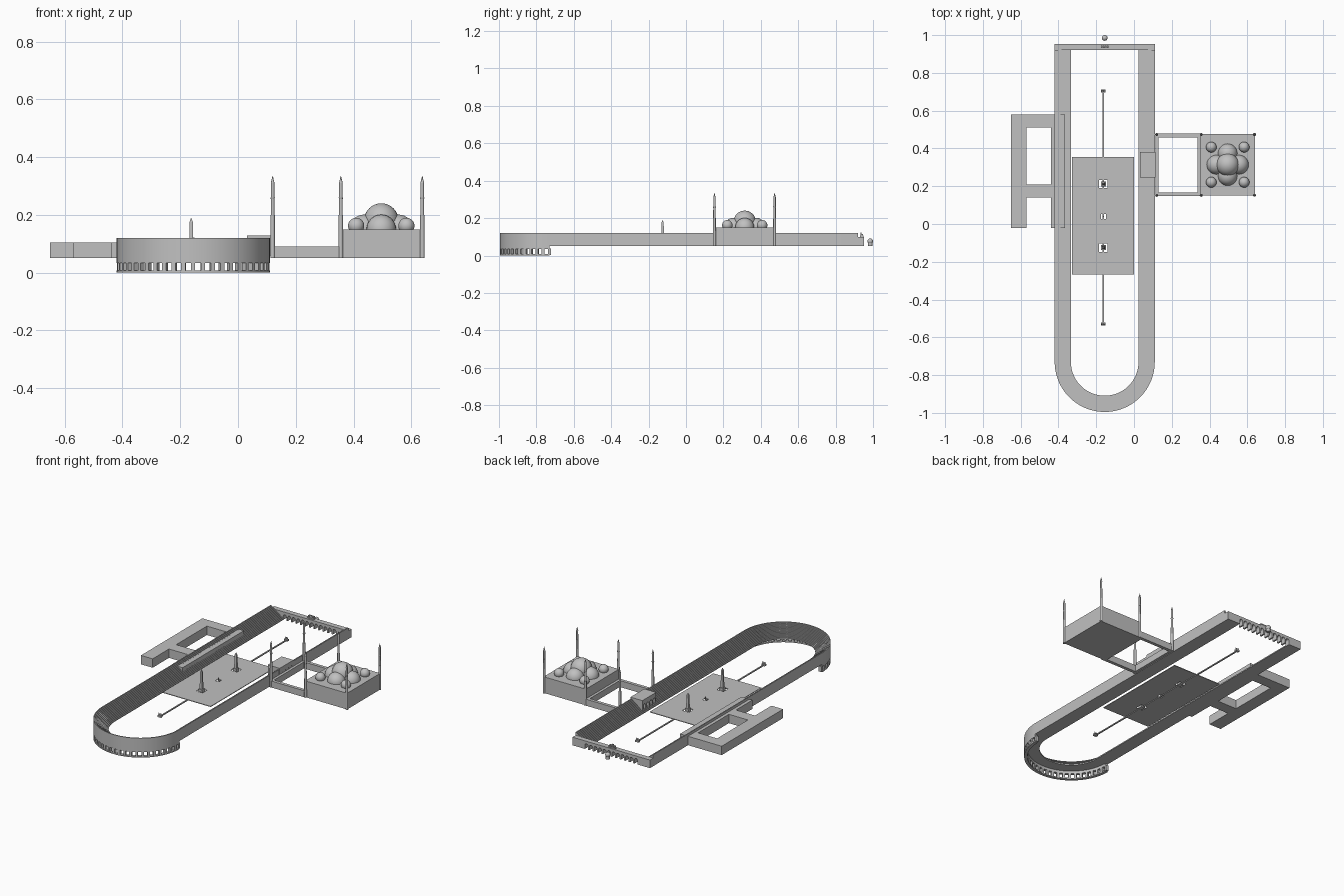
import bpy, bmesh, math
from mathutils import Matrix, Vector

if "Cube" in bpy.data.objects:
    bpy.data.objects.remove(bpy.data.objects["Cube"])

stone = bpy.data.materials.new("pale grey stone")
stone.use_nodes = True
GREY = (0.53, 0.53, 0.53, 1)
stone.diffuse_color = GREY
stone.node_tree.nodes["Principled BSDF"].inputs["Base Color"].default_value = GREY

GROUND = 0.05
CX = -0.155       # centre line of the race track
ARC_Y = -0.73     # centre of the curved end
RADIUS = 0.265
SPINE_X = -0.162


def finish(name, bm, smooth=False):
    bmesh.ops.recalc_face_normals(bm, faces=bm.faces)
    mesh = bpy.data.meshes.new(name)
    bm.to_mesh(mesh)
    bm.free()
    mesh.materials.append(stone)
    ob = bpy.data.objects.new(name, mesh)
    bpy.context.collection.objects.link(ob)
    if smooth:
        for o in bpy.context.selected_objects:
            o.select_set(False)
        ob.select_set(True)
        bpy.context.view_layer.objects.active = ob
        bpy.ops.object.shade_smooth_by_angle(angle=math.radians(40))
    return ob


def add_box(bm, x, y, z, turn=0):
    """Box from (low, high) pairs, turned about its own centre."""
    mid = Vector([sum(p) / 2 for p in (x, y, z)])
    size = [p[1] - p[0] for p in (x, y, z)]
    m = Matrix.Translation(mid) @ Matrix.Rotation(turn, 4, 'Z') @ Matrix.Diagonal((*size, 1))
    bmesh.ops.create_cube(bm, size=1, matrix=m)


def boxes(name, parts):
    bm = bmesh.new()
    for p in parts:
        add_box(bm, *p)
    return finish(name, bm)


def add_cone(bm, x, y, z0, z1, r0, r1, sides=12, turn=0):
    m = Matrix.Translation((x, y, (z0 + z1) / 2)) @ Matrix.Rotation(turn, 4, 'Z')
    bmesh.ops.create_cone(bm, cap_ends=True, segments=sides, radius1=r0, radius2=r1,
                          depth=z1 - z0, matrix=m)


def add_ball(bm, x, y, z, r):
    bmesh.ops.create_uvsphere(bm, u_segments=28, v_segments=16, radius=r,
                              matrix=Matrix.Translation((x, y, z)))


def sweep(name, profile, straight_to=None):
    """Sweep an (inset, height) profile round the curved end and along both straights."""
    stations = [(math.pi + math.pi * i / 48, 0) for i in range(49)]
    if straight_to:
        run = straight_to - ARC_Y
        stations = [(math.pi, run)] + stations + [(2 * math.pi, run)]
    bm = bmesh.new()
    rings = [[bm.verts.new((CX + (RADIUS - d) * math.cos(a),
                            ARC_Y + (RADIUS - d) * math.sin(a) + dy, z))
              for d, z in profile] for a, dy in stations]
    n = len(profile)
    for r0, r1 in zip(rings, rings[1:]):
        for i in range(n):
            j = (i + 1) % n
            bm.faces.new((r0[i], r0[j], r1[j], r1[i]))
    bm.faces.new(rings[0])
    bm.faces.new(rings[-1][::-1])
    return finish(name, bm, True)


def arched_block(name, start, end, first, last, count, z0, spring, top, place, depth):
    """Wall with a row of round arches open at the foot, extruded by depth."""
    pitch = (last - first) / count
    r = pitch * 0.34
    outline = [(start, top), (start, z0)]
    for i in range(count):
        c = first + pitch * (i + 0.5)
        outline.append((c - r, z0))
        for k in range(9):
            a = math.pi * (1 - k / 8)
            outline.append((c + r * math.cos(a), spring + r * math.sin(a)))
        outline.append((c + r, z0))
    outline += [(end, z0), (end, top)]
    bm = bmesh.new()
    face = bm.faces.new([bm.verts.new(place(u, z)) for u, z in outline])
    out = bmesh.ops.extrude_face_region(bm, geom=[face])
    moved = [v for v in out["geom"] if isinstance(v, bmesh.types.BMVert)]
    bmesh.ops.translate(bm, verts=moved, vec=depth)
    return finish(name, bm)


# Stepped seating round the track
STEPS, WIDTH, LOW, HIGH = 14, 0.086, 0.057, 0.12
profile = [(0, GROUND), (0, HIGH)]
for i in range(STEPS):
    inset = WIDTH * (i + 1) / STEPS
    z = HIGH - (HIGH - LOW) * i / (STEPS - 1)
    profile.append((inset, z))
    if i < STEPS - 1:
        profile.append((inset, z - (HIGH - LOW) / (STEPS - 1)))
profile.append((WIDTH, GROUND))
sweep("seating", profile, 0.92)

# Arcade below the curved end
WALL = 0.018
for name, z0, z1 in (("arcade_sill", 0, 0.007), ("arcade_lintel", 0.034, GROUND)):
    sweep(name, [(0, z0), (0, z1), (WALL, z1), (WALL, z0)])
bm = bmesh.new()
BAYS = 24
for i in range(BAYS + 1):
    a = math.pi + math.pi * i / BAYS
    r = RADIUS - WALL / 2 - 0.0005
    px, py = CX + r * math.cos(a), ARC_Y + r * math.sin(a)
    add_box(bm, (px - WALL / 2, px + WALL / 2), (py - 0.007, py + 0.007), (0.004, 0.037), a)
finish("arcade_posts", bm)

# Starting gates closing the straight end
arched_block("starting_gates", -0.42, 0.11, -0.34, 0.03, 12, GROUND, 0.073, 0.10,
             lambda u, z: (u, 0.92, z), (0, 0.032, 0))
boxes("gate_sculpture",
      [((CX - 0.022, CX + 0.022), (0.93, 0.948), (0.10, 0.106))] +
      [((x - 0.0035, x + 0.0035), (0.932, 0.946), (0.105, 0.116))
       for x in (CX - 0.016, CX - 0.0055, CX + 0.0055, CX + 0.016)] +
      [((CX - 0.004, CX + 0.004), (0.932, 0.938), (0.105, 0.122))])

# Ball monument outside the gates
bm = bmesh.new()
add_cone(bm, CX, 0.985, GROUND, 0.07, 0.012, 0.012, 16)
add_ball(bm, CX, 0.985, 0.076, 0.015)
finish("ball_monument", bm, True)

# Raised box over the seating
arched_block("spectator_box", 0.245, 0.38, 0.25, 0.375, 4, 0.06, 0.09, 0.128,
             lambda u, z: (0.032, u, z), (0.082, 0, 0))

# Central square with an opening round each monument
X0, X1, Z = -0.328, 0.0, (0.054, 0.058)
openings = [(-0.125, 0.022), (0.04, 0.013), (0.212, 0.022)]
parts, y = [], -0.267
for c, h in openings:
    parts += [((X0, X1), (y, c - h), Z),
              ((X0, SPINE_X - h), (c - h, c + h), Z),
              ((SPINE_X + h, X1), (c - h, c + h), Z)]
    y = c + h
parts.append(((X0, X1), (y, 0.354), Z))
boxes("central_square", parts)

# Track spine and its turning posts
boxes("track_spine", [((SPINE_X - 0.004, SPINE_X + 0.004), (-0.53, 0.705), (GROUND, 0.056))])
bm = bmesh.new()
for y in (-0.53, 0.705):
    add_box(bm, (SPINE_X - 0.012, SPINE_X + 0.012), (y - 0.008, y + 0.008), (GROUND, 0.06))
    for dx in (-0.008, 0, 0.008):
        add_cone(bm, SPINE_X + dx, y, 0.06, 0.074, 0.004, 0.001, 8)
finish("turning_posts", bm)

# Obelisks and the small column
bm = bmesh.new()
for y, top in ((-0.125, 0.19), (0.212, 0.165)):
    add_box(bm, (SPINE_X - 0.013, SPINE_X + 0.013), (y - 0.013, y + 0.013), (GROUND, 0.07))
    add_cone(bm, SPINE_X, y, 0.07, top - 0.014, 0.011, 0.008, 4, math.pi / 4)
    add_cone(bm, SPINE_X, y, top - 0.014, top, 0.008, 0.0005, 4, math.pi / 4)
finish("obelisks", bm)
bm = bmesh.new()
add_cone(bm, SPINE_X, 0.04, GROUND, 0.075, 0.004, 0.003)
finish("small_column", bm, True)

# Palace wings round an open court
H = (GROUND, 0.105)
boxes("palace", [((-0.65, -0.57), (-0.02, 0.58), H),
                 ((-0.44, -0.365), (-0.02, 0.58), H),
                 ((-0.57, -0.44), (0.51, 0.58), H),
                 ((-0.57, -0.44), (0.14, 0.21), H)])

# Prayer hall and its walled court
boxes("prayer_hall", [((0.352, 0.64), (0.152, 0.476), (GROUND, 0.15))])
W = (GROUND, 0.09)
boxes("court_walls", [((0.114, 0.13), (0.147, 0.479), W),
                      ((0.336, 0.352), (0.147, 0.479), W),
                      ((0.13, 0.336), (0.147, 0.167), W),
                      ((0.13, 0.336), (0.459, 0.479), W)])

# Main dome, four half domes and four corner domes
DX, DY = 0.496, 0.314
bm = bmesh.new()
add_ball(bm, DX, DY, 0.18, 0.06)
for sx, sy in ((1, 0), (-1, 0), (0, 1), (0, -1)):
    add_ball(bm, DX + sx * 0.06, DY + sy * 0.06, 0.15, 0.051)
for sx in (-1, 1):
    for sy in (-1, 1):
        add_ball(bm, DX + sx * 0.087, DY + sy * 0.093, 0.162, 0.028)
finish("domes", bm, True)

# Six minarets
bm = bmesh.new()
for x in (0.12, 0.356, 0.638):
    for y in (0.152, 0.474):
        add_cone(bm, x, y, GROUND, 0.20, 0.008, 0.0075)
        add_cone(bm, x, y, 0.20, 0.31, 0.0065, 0.006)
        add_cone(bm, x, y, 0.255, 0.261, 0.0065, 0.008)
        add_cone(bm, x, y, 0.31, 0.335, 0.0065, 0.0005)
finish("minarets", bm, True)
